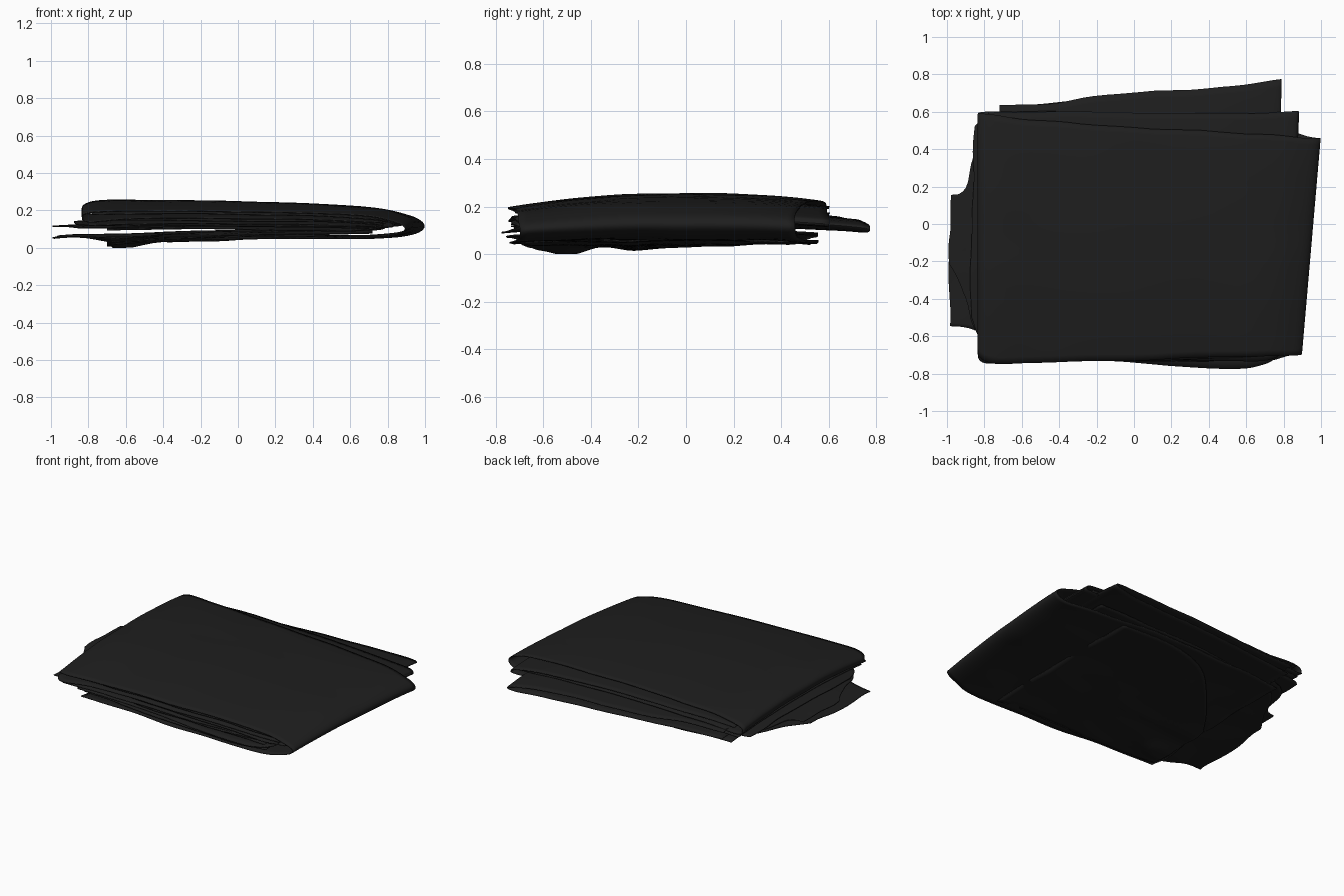
import bpy, math
from mathutils import Vector, noise

mat = bpy.data.materials.new("black_cloth")
mat.diffuse_color = (0.013, 0.013, 0.013, 1)


def spline(pts, steps):
    """Catmull-Rom through tuples of any length."""
    out = []
    for i in range(len(pts) - 1):
        a, b = pts[max(i - 1, 0)], pts[i]
        c, d = pts[i + 1], pts[min(i + 2, len(pts) - 1)]
        for s in range(steps):
            t = s / steps
            out.append(tuple(0.5 * (2 * q + (r - p) * t + (2 * p - 5 * q + 4 * r - w) * t * t
                                    + (3 * q - p - 3 * r + w) * t ** 3)
                             for p, q, r, w in zip(a, b, c, d)))
    out.append(pts[-1])
    return out


def sheet(name, path, seed, ragged=0.0, rows=36):
    """Folded cloth. Path points: x, z, front y, back y, x shift from front to back."""
    line = spline(path, 6)
    verts, n = [], len(line)
    for i, (x, z, y0, y1, dx) in enumerate(line):
        y0 += 0.012 * noise.noise(Vector((x * 4, seed, 1)))
        y1 += 0.010 * noise.noise(Vector((x * 4, seed, 7)))
        for j in range(rows + 1):
            v = j / rows
            y = y0 + (y1 - y0) * v
            px = x + dx * (v - 0.5)
            # torn start edge
            px += ragged * max(0, 1 - i / 8) * noise.noise(Vector((y * 4, seed, 3)))
            # the stack arches over the middle; the underside is rumpled
            pz = z - 0.2 * z * (abs(y) / 0.7) ** 2.2
            amp = 0.003 + 0.022 * max(0, 1 - z / 0.1)
            pz += amp * noise.noise(Vector((px * 3, y * 5, seed)))
            if z < 0.075:
                pz -= 0.035 * math.exp(-((px + 0.62) / 0.15) ** 2 - ((y + 0.5) / 0.1) ** 2)
                pz -= 0.015 * math.exp(-((px + 0.3) / 0.3) ** 2 - ((y + 0.24) / 0.06) ** 2)
            verts.append((max(-0.995, min(0.997, px)), y, max(0.003, pz)))
    w = rows + 1
    faces = [(i * w + j, i * w + j + 1, (i + 1) * w + j + 1, (i + 1) * w + j)
             for i in range(n - 1) for j in range(rows)]
    me = bpy.data.meshes.new(name)
    me.from_pydata(verts, [], faces)
    me.materials.append(mat)
    ob = bpy.data.objects.new(name, me)
    bpy.context.collection.objects.link(ob)
    sol = ob.modifiers.new("thickness", "SOLIDIFY")
    sol.thickness, sol.offset = 0.006, 0
    bpy.context.view_layer.objects.active = ob
    ob.select_set(True)
    bpy.ops.object.shade_smooth_by_angle(angle=math.radians(40))
    ob.select_set(False)
    return ob


# Outer wrap: underside, big right fold, top face, left fold, tucked inner pass
sheet("outer_wrap", [
    (-0.70, 0.045, -0.66, 0.52, 0.0), (-0.30, 0.055, -0.70, 0.55, 0.0),
    (0.20, 0.065, -0.74, 0.56, 0.0), (0.70, 0.065, -0.74, 0.52, 0.06),
    (0.88, 0.08, -0.71, 0.47, 0.10), (0.945, 0.125, -0.70, 0.46, 0.10),
    (0.88, 0.175, -0.71, 0.46, 0.10), (0.65, 0.22, -0.71, 0.48, 0.06),
    (0.00, 0.246, -0.73, 0.52, 0.0), (-0.50, 0.253, -0.74, 0.55, 0.0),
    (-0.72, 0.252, -0.745, 0.58, 0.0), (-0.81, 0.235, -0.72, 0.59, 0.0),
    (-0.832, 0.205, -0.69, 0.59, 0.0), (-0.79, 0.18, -0.74, 0.60, 0.0),
    (-0.50, 0.20, -0.73, 0.60, 0.0), (0.30, 0.195, -0.73, 0.59, 0.0),
    (0.80, 0.165, -0.70, 0.58, 0.02)], 1.3)

# Middle fold: shows along the back edge
sheet("middle_fold", [
    (-0.78, 0.225, -0.72, 0.60, 0.0), (-0.30, 0.232, -0.72, 0.60, 0.0),
    (0.40, 0.215, -0.71, 0.59, 0.0), (0.78, 0.18, -0.69, 0.595, 0.04),
    (0.85, 0.155, -0.68, 0.595, 0.05), (0.79, 0.135, -0.69, 0.59, 0.04),
    (0.30, 0.16, -0.73, 0.60, 0.0), (-0.40, 0.165, -0.73, 0.60, 0.0),
    (-0.80, 0.15, -0.72, 0.59, 0.0)], 4.7)

# Back fold: skewed layer reaching furthest back
sheet("back_fold", [
    (-0.72, 0.185, -0.68, 0.635, 0.0), (-0.45, 0.185, -0.70, 0.645, 0.0),
    (-0.15, 0.18, -0.71, 0.69, 0.0), (0.40, 0.18, -0.73, 0.725, 0.0),
    (0.70, 0.165, -0.73, 0.765, 0.02), (0.78, 0.145, -0.70, 0.775, 0.01),
    (0.70, 0.125, -0.75, 0.765, 0.02), (0.48, 0.12, -0.775, 0.73, 0.0),
    (-0.15, 0.13, -0.73, 0.68, 0.0), (-0.70, 0.12, -0.70, 0.62, 0.0)], 8.1)

# Loose layers that stick out on the left
sheet("left_flap_lower", [
    (-0.975, 0.06, -0.55, 0.05, 0.02), (-0.88, 0.065, -0.56, 0.18, 0.0),
    (-0.70, 0.065, -0.62, 0.45, 0.0), (-0.20, 0.085, -0.70, 0.54, 0.0),
    (0.40, 0.095, -0.75, 0.55, 0.0), (0.72, 0.10, -0.74, 0.55, 0.0)], 12.4, 0.06)
sheet("left_flap_upper", [
    (-0.98, 0.115, -0.22, 0.155, 0.0), (-0.90, 0.12, -0.40, 0.19, 0.0),
    (-0.78, 0.125, -0.62, 0.45, 0.0), (-0.20, 0.145, -0.70, 0.55, 0.0),
    (0.40, 0.14, -0.72, 0.56, 0.0), (0.70, 0.13, -0.72, 0.56, 0.0)], 15.9, 0.05)
sheet("left_layer_back", [
    (-0.865, 0.14, -0.50, 0.52, 0.02), (-0.75, 0.145, -0.66, 0.55, 0.0),
    (-0.20, 0.15, -0.72, 0.56, 0.0), (0.40, 0.15, -0.73, 0.56, 0.0),
    (0.74, 0.14, -0.70, 0.54, 0.0)], 19.2, 0.02)

# Crumpled piece under the front left
sheet("under_crumple", [
    (-0.69, 0.03, -0.62, -0.15, 0.0), (-0.50, 0.035, -0.66, 0.10, 0.0),
    (-0.20, 0.045, -0.68, 0.40, 0.0), (0.10, 0.06, -0.68, 0.50, 0.0),
    (0.50, 0.06, -0.70, 0.50, 0.0)], 23.6, 0.05)
